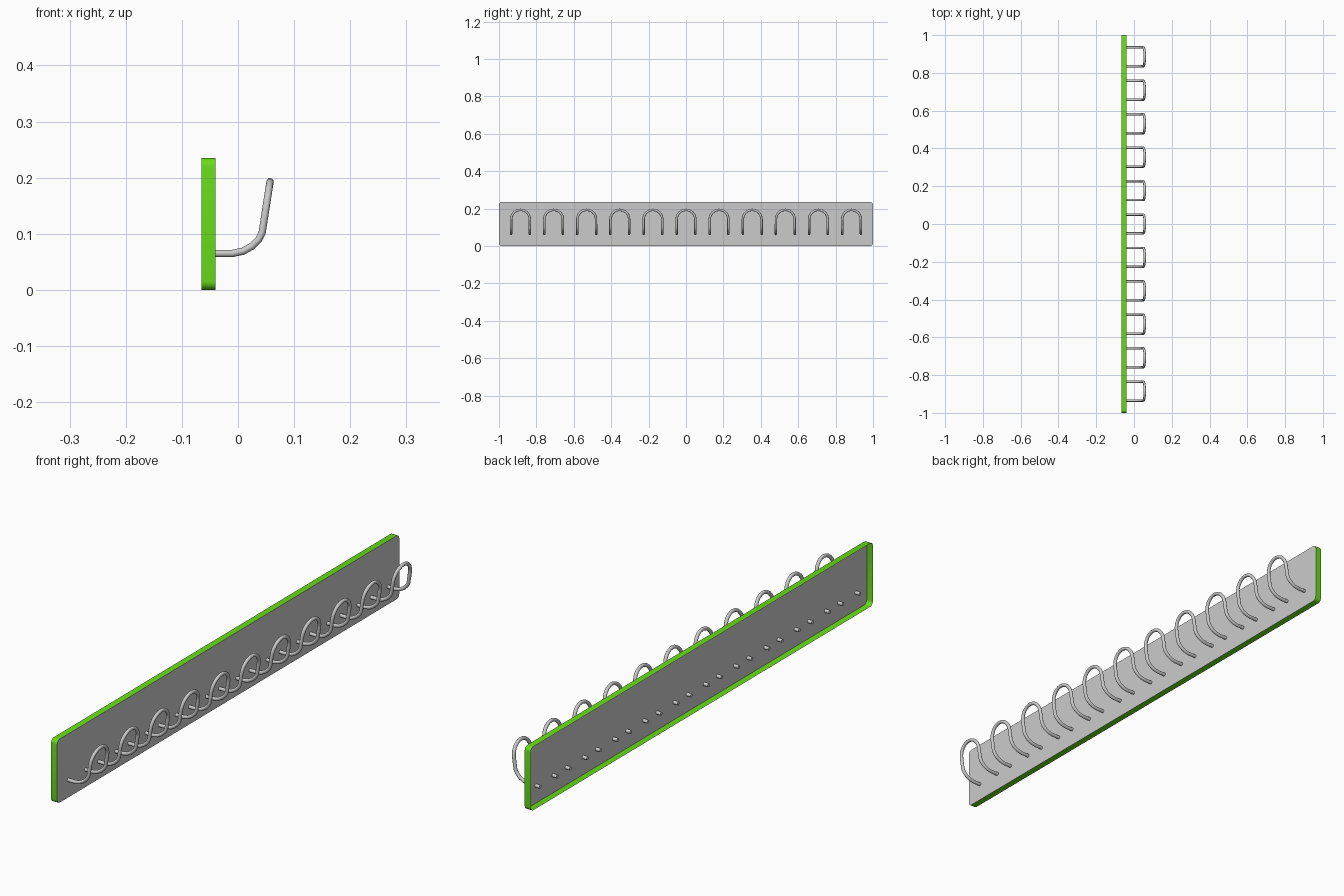
import bpy, bmesh
from math import sin, cos, pi

if "Cube" in bpy.data.objects:
    bpy.data.objects.remove(bpy.data.objects["Cube"])

FRONT, BACK = -0.04, -0.065
HEIGHT, CORNER = 0.235, 0.015

green = bpy.data.materials.new("green_edge")
green.diffuse_color = (0.14, 0.72, 0.01, 1)
green.use_nodes = True
green.node_tree.nodes["Principled BSDF"].inputs["Base Color"].default_value = green.diffuse_color


def add_object(name, mesh, location=(0, 0, 0)):
    obj = bpy.data.objects.new(name, mesh)
    obj.location = location
    bpy.context.collection.objects.link(obj)
    return obj


def smooth(obj):
    bpy.ops.object.select_all(action='DESELECT')
    obj.select_set(True)
    bpy.context.view_layer.objects.active = obj
    bpy.ops.object.shade_smooth_by_angle(angle=0.6)


# Rounded rectangle outline of the board, as (y, z), anticlockwise from +x
outline = []
corners = [(1, HEIGHT, 0), (-1, HEIGHT, 1), (-1, 0, 2), (1, 0, 3)]
for y, z, quarter in corners:
    cy = y - CORNER * (1 if y > 0 else -1)
    cz = z - CORNER * (1 if z > 0 else -1)
    for i in range(6):
        a = (quarter + i / 5) * pi / 2
        outline.append((cy + CORNER * cos(a), cz + CORNER * sin(a)))

# Grey front panel
bm = bmesh.new()
bm.faces.new([bm.verts.new((FRONT, y, z)) for y, z in outline])
mesh = bpy.data.meshes.new("front_panel")
bm.to_mesh(mesh)
bm.free()
add_object("front_panel", mesh)

# Green edge band, open at the back
bm = bmesh.new()
front = [bm.verts.new((FRONT, y, z)) for y, z in outline]
back = [bm.verts.new((BACK, y, z)) for y, z in outline]
n = len(outline)
for i in range(n):
    j = (i + 1) % n
    bm.faces.new((front[i], back[i], back[j], front[j]))
mesh = bpy.data.meshes.new("edge_band")
bm.to_mesh(mesh)
bm.free()
mesh.materials.append(green)
smooth(add_object("edge_band", mesh))

# Wire hook path: leg out of the board, bend up, leaning arch, mirrored leg
R = 0.05
leg = [(-0.058, 0.065), (-0.01, 0.065), (0.009, 0.069), (0.025, 0.078),
       (0.037, 0.09), (0.043, 0.102)]
path = [(x, -R, z) for x, z in leg]
for i in range(13):
    a = pi - pi * i / 12
    z = 0.143 + R * sin(a)
    path.append((0.043 + (z - 0.102) * 0.155, R * cos(a), z))
path += [(x, R, z) for x, z in reversed(leg)]

curve = bpy.data.curves.new("hook_path", 'CURVE')
curve.dimensions = '3D'
curve.bevel_depth = 0.0065
curve.bevel_resolution = 4
curve.use_fill_caps = True
spline = curve.splines.new('POLY')
spline.points.add(len(path) - 1)
for point, co in zip(spline.points, path):
    point.co = (*co, 1)

# Turn the path into a mesh and repeat it along the board
helper = add_object("hook_path", curve)
hook_mesh = bpy.data.meshes.new_from_object(
    helper.evaluated_get(bpy.context.evaluated_depsgraph_get()))
bpy.data.objects.remove(helper)
for i in range(11):
    hook = add_object(f"hook_{i + 1}", hook_mesh, (0, (i - 5) * 0.177, 0))
    if i == 0:
        smooth(hook)
